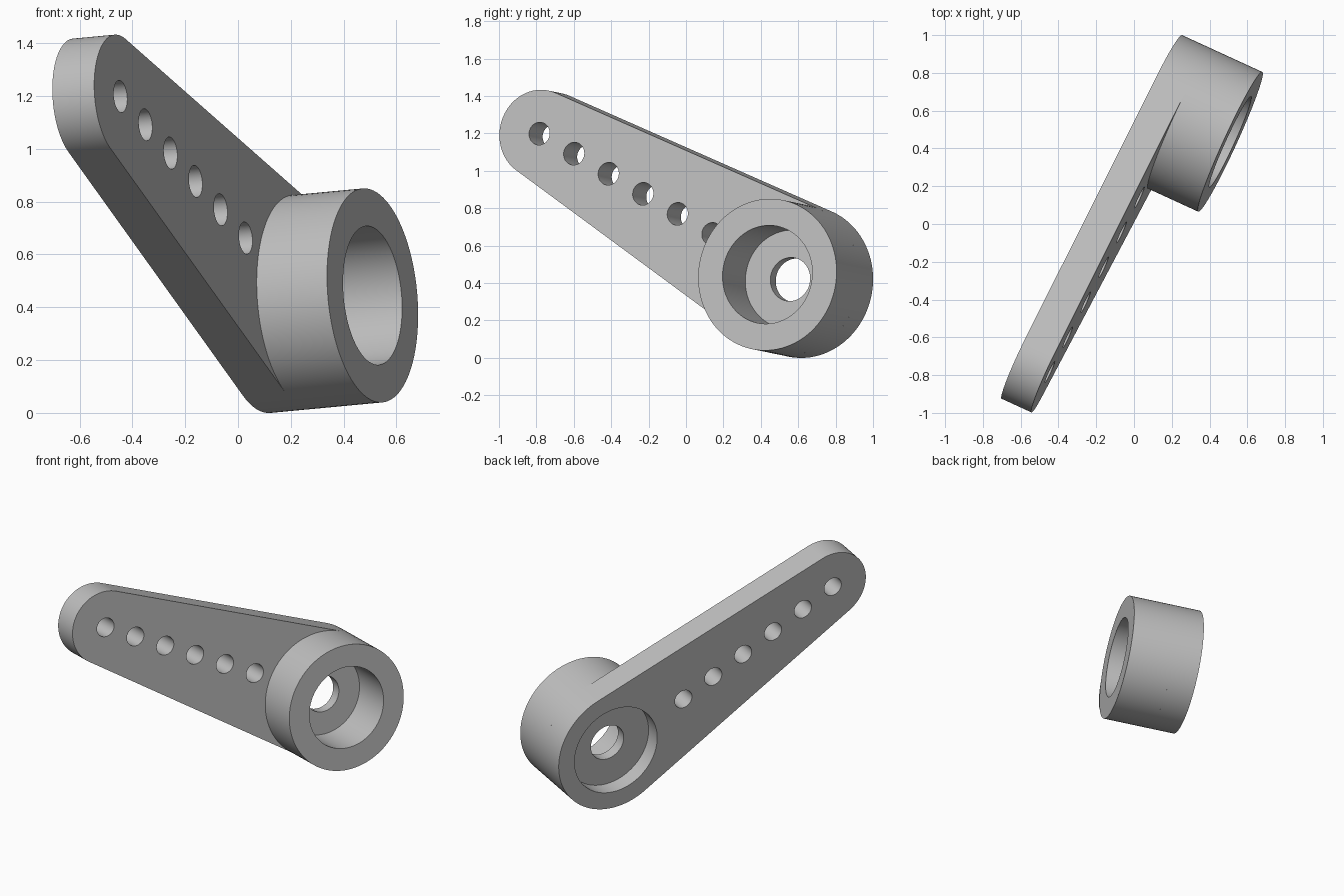
import bpy, bmesh
from math import cos, sin, pi, asin, radians
from mathutils import Vector, Matrix

cube = bpy.data.objects.get("Cube")
if cube:
    bpy.data.objects.remove(cube, do_unlink=True)

# Main dimensions
BOSS_R, TIP_R, BORE_R, RECESS_R = 0.407, 0.235, 0.264, 0.294
SHAFT_R, PIN_R = 0.117, 0.061
PLATE_T, BOSS_H, RECESS_D = 0.175, 0.469, 0.105
ARM_L, PITCH = 1.697, 0.2337
SEG = 96

# Part frame: origin at the back of the boss, x along the arm, z along the boss axis
origin = Vector((0.085, 0.63, 0.405))
axis = Vector((0.425, -0.195, 0.04)).normalized()
along = Vector((-0.676, -1.347, 0.78))
along = (along - axis * along.dot(axis)).normalized()
side = axis.cross(along)
frame = Matrix.Translation(origin) @ Matrix((along, side, axis)).transposed().to_4x4()

grey = bpy.data.materials.new("grey plastic")
grey.use_nodes = True
colour = (0.52, 0.52, 0.52, 1)
grey.diffuse_color = colour
grey.node_tree.nodes["Principled BSDF"].inputs["Base Color"].default_value = colour


def make_object(name, bm):
    bmesh.ops.recalc_face_normals(bm, faces=bm.faces[:])
    mesh = bpy.data.meshes.new(name)
    bm.to_mesh(mesh)
    bm.free()
    mesh.materials.append(grey)
    obj = bpy.data.objects.new(name, mesh)
    obj.matrix_world = frame
    bpy.context.collection.objects.link(obj)
    return obj


def lathe(bm, profile, cx=0.0, seg=SEG, caps=False):
    """Revolve (radius, height) points about an axis at x = cx."""
    rings = [[bm.verts.new((cx + r * cos(2 * pi * i / seg), r * sin(2 * pi * i / seg), z))
              for i in range(seg)] for r, z in profile]
    for a, b in zip(rings, rings[1:]):
        for i in range(seg):
            j = (i + 1) % seg
            bm.faces.new((a[i], a[j], b[j], b[i]))
    if caps:
        bm.faces.new(rings[0])
        bm.faces.new(rings[-1])


def arc(cx, r, start, end, n):
    return [(cx + r * cos(start + (end - start) * i / n),
             r * sin(start + (end - start) * i / n)) for i in range(n + 1)]


def activate(obj):
    bpy.ops.object.select_all(action='DESELECT')
    obj.select_set(True)
    bpy.context.view_layer.objects.active = obj


# Tapered arm: two round ends joined by tangent lines
tangent = pi / 2 - asin((BOSS_R - TIP_R) / ARM_L)
outline = arc(ARM_L, TIP_R, -tangent, tangent, 40) + arc(0, BOSS_R, tangent, 2 * pi - tangent, 56)
bm = bmesh.new()
base = bm.faces.new([bm.verts.new((x, y, 0)) for x, y in outline])
top = bmesh.ops.extrude_face_region(bm, geom=[base])["geom"]
bmesh.ops.translate(bm, vec=(0, 0, PLATE_T),
                    verts=[v for v in top if isinstance(v, bmesh.types.BMVert)])
arm = make_object("arm_plate", bm)

# Cutter: back recess with shaft hole, and the row of pin holes
bm = bmesh.new()
lathe(bm, [(RECESS_R, -0.1), (RECESS_R, RECESS_D), (SHAFT_R, RECESS_D), (SHAFT_R, 0.3)], caps=True)
for i in range(6):
    lathe(bm, [(PIN_R, -0.1), (PIN_R, 0.3)], ARM_L - i * PITCH, 40, caps=True)
cutter = make_object("hole_cutter", bm)
cutter.hide_render = True

cut = arm.modifiers.new("holes", 'BOOLEAN')
cut.operation = 'DIFFERENCE'
cut.solver = 'EXACT'
cut.object = cutter
activate(arm)
bpy.ops.object.modifier_apply(modifier=cut.name)
bpy.data.objects.remove(cutter, do_unlink=True)

# Boss ring standing on the front of the plate
bm = bmesh.new()
lathe(bm, [(BOSS_R, PLATE_T), (BOSS_R, BOSS_H), (BORE_R, BOSS_H), (BORE_R, PLATE_T), (BOSS_R, PLATE_T)])
bmesh.ops.remove_doubles(bm, verts=bm.verts[:], dist=0.0001)
boss = make_object("boss_ring", bm)

for obj in (arm, boss):
    activate(obj)
    bpy.ops.object.shade_smooth_by_angle(angle=radians(30))
